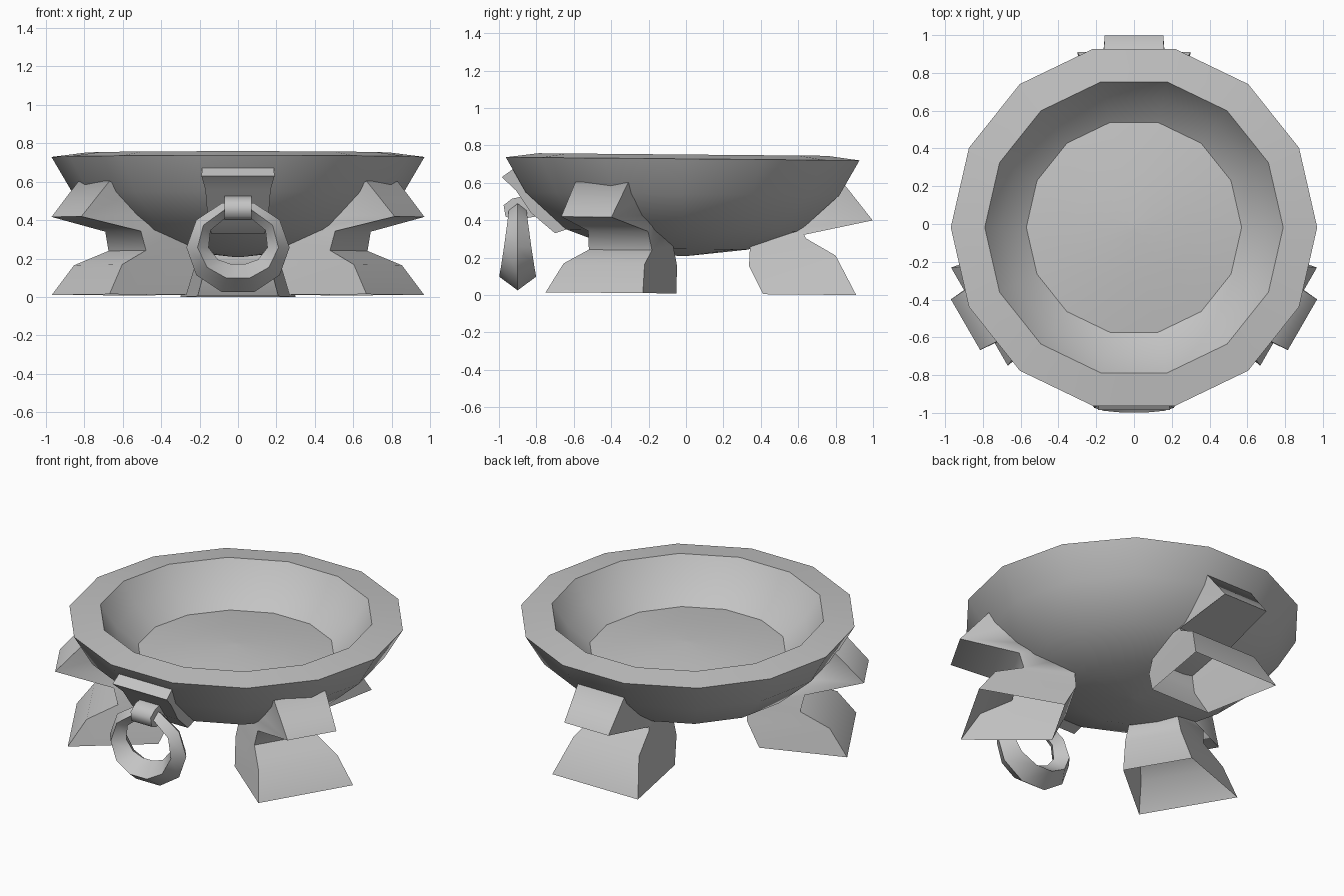
import bpy, bmesh, math
from mathutils import Vector, Matrix

cube = bpy.data.objects.get("Cube")
if cube:
    bpy.data.objects.remove(cube, do_unlink=True)

CENTRE_Y = -0.018

stone = bpy.data.materials.new("light_grey")
stone.use_nodes = True
GREY = (0.55, 0.55, 0.55, 1)
stone.diffuse_color = GREY
stone.node_tree.nodes["Principled BSDF"].inputs["Base Color"].default_value = GREY


def lean(p):
    """Whole vessel dips very slightly towards the back."""
    return Vector((p[0], p[1] + CENTRE_Y, p[2] + 0.008 - 0.009 * p[1]))


def loft(name, sections, first_cap=True, closed=False, smooth=30):
    """Skin a row of equal-sized point loops."""
    bm = bmesh.new()
    rows = [[bm.verts.new(p) for p in s] for s in sections]
    n = len(rows[0])
    pairs = list(zip(rows, rows[1:]))
    if closed:
        pairs.append((rows[-1], rows[0]))
    else:
        bm.faces.new(rows[-1])
        if first_cap:
            bm.faces.new(rows[0])
    for a, b in pairs:
        for i in range(n):
            j = (i + 1) % n
            bm.faces.new((a[i], a[j], b[j], b[i]))
    bmesh.ops.recalc_face_normals(bm, faces=bm.faces)
    mesh = bpy.data.meshes.new(name)
    bm.to_mesh(mesh)
    bm.free()
    mesh.materials.append(stone)
    ob = bpy.data.objects.new(name, mesh)
    bpy.context.collection.objects.link(ob)
    bpy.ops.object.select_all(action='DESELECT')
    ob.select_set(True)
    bpy.context.view_layer.objects.active = ob
    bpy.ops.object.shade_smooth_by_angle(angle=math.radians(smooth))


# Bowl: fourteen-sided turned profile, from underside over the rim
# to the floor, which swells gently in the middle
SIDES = 14
profile = [(0.02, 0.20), (0.36, 0.238), (0.64, 0.338), (0.86, 0.533),
           (0.97, 0.72), (0.79, 0.743), (0.70, 0.61), (0.57, 0.51),
           (0.30, 0.545), (0.02, 0.56)]
loft("bowl", [[lean((r * math.cos(math.tau * i / SIDES),
                     r * math.sin(math.tau * i / SIDES), z))
               for i in range(SIDES)] for r, z in profile])


# Legs: hollow underneath; outer corners are (radius, height, half width)
def leg(name, degrees, foot, ankle, neck, throat, tip):
    outer = [foot, ankle, neck, throat, tip, (0.865, 0.59, 0.163)]
    inner = [(0.43, 0.0, 0.21), (0.355, 0.15, 0.17), (0.36, 0.25, 0.15),
             (0.42, 0.34, 0.15), (0.52, 0.42, 0.15), (0.72, 0.53, 0.16)]
    turn = Matrix.Rotation(math.radians(degrees), 3, 'Z')
    loops = []
    for (ro, zo, wo), (ri, zi, wi) in zip(outer, inner):
        corners = [(ro, -wo, zo), (ro, wo, zo), (ri, wi, zi), (ri, -wi, zi)]
        loops.append([lean(turn @ Vector(c)) for c in corners])
    loft(name, loops, first_cap=False, smooth=75)


for name, degrees in (("front_left_leg", -30), ("front_right_leg", 210)):
    leg(name, degrees, (0.945, 0.0, 0.30), (0.84, 0.155, 0.25),
        (0.665, 0.23, 0.195), (0.69, 0.33, 0.185), (1.03, 0.405, 0.155))
leg("back_leg", 90, (0.928, 0.0, 0.30), (0.818, 0.21, 0.23),
    (0.66, 0.30, 0.19), (0.65, 0.32, 0.185), (1.016, 0.40, 0.155))


# Side-profile solids mirrored across x; each point is (y, z, half width)
def bracket(name, points, smooth):
    loft(name, [[(side * w, y, z) for y, z, w in points] for side in (-1, 1)],
         smooth=smooth)


bracket("ring_mount", [(-0.86, 0.685, 0.185), (-0.915, 0.68, 0.185),
                       (-0.985, 0.63, 0.19), (-0.91, 0.56, 0.17),
                       (-0.83, 0.44, 0.16), (-0.70, 0.33, 0.14),
                       (-0.58, 0.37, 0.14), (-0.78, 0.58, 0.16)], 30)
bracket("ring_clasp", [(-0.75, 0.50, 0.07), (-0.86, 0.53, 0.07),
                       (-0.93, 0.515, 0.07), (-0.975, 0.48, 0.07),
                       (-0.965, 0.42, 0.07), (-0.92, 0.40, 0.07),
                       (-0.80, 0.42, 0.07), (-0.73, 0.40, 0.07)], 65)

# Hanging ring: diamond section that swells towards the bottom
ring = []
for i in range(10):
    a = math.tau * i / 10
    c, s = math.cos(a), math.sin(a)
    thick, half = 0.115 - 0.04 * s, 0.073 - 0.027 * s
    spots = [(0, 0), (thick / 2, -half), (thick, 0), (thick / 2, half)]
    ring.append([(c * (0.268 - d), -0.9 + y, 0.257 + s * (0.244 - d))
                 for d, y in spots])
loft("hanging_ring", ring, closed=True, smooth=40)
